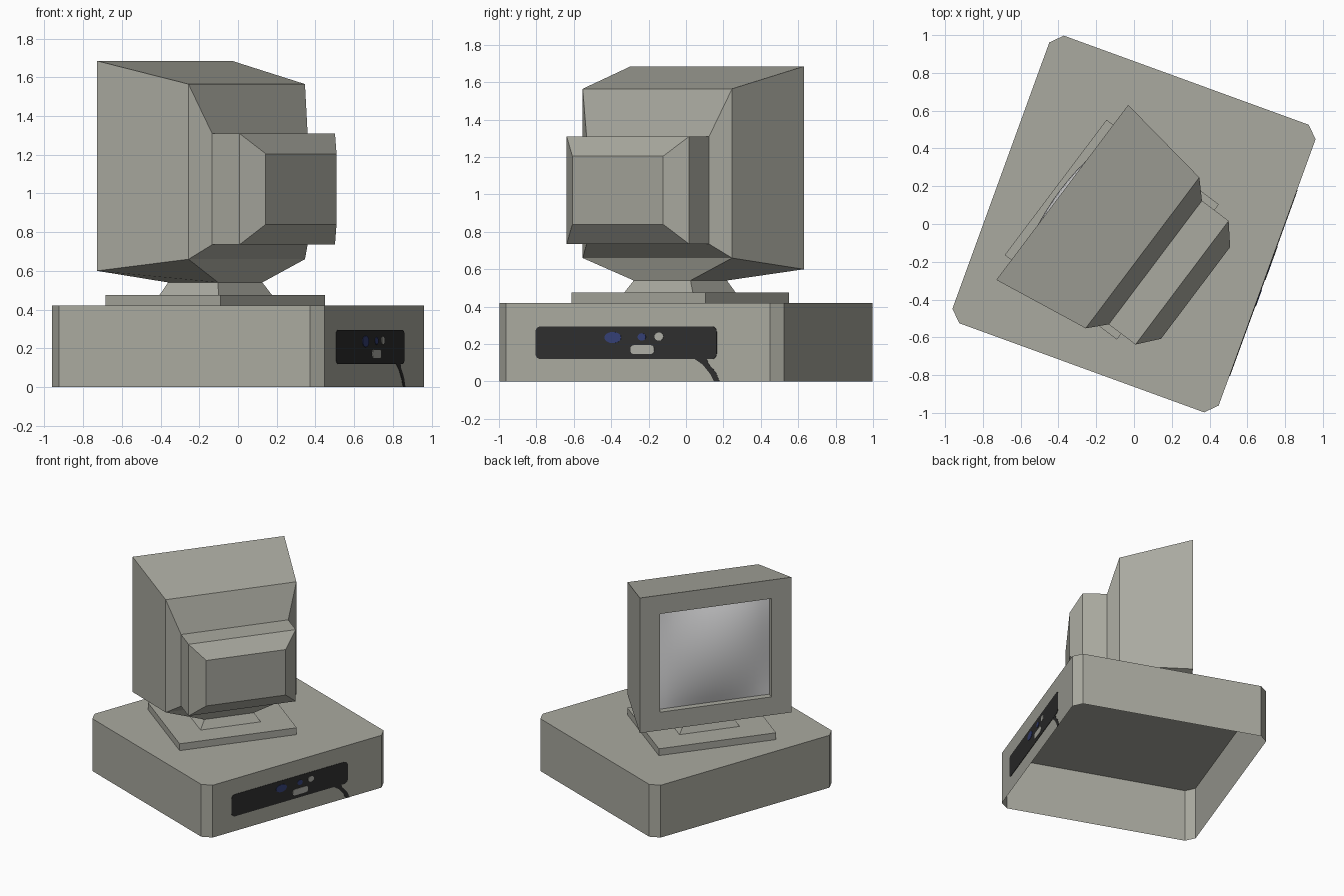
import bpy, bmesh, math
from mathutils import Matrix

if "Cube" in bpy.data.objects:
    bpy.data.objects.remove(bpy.data.objects["Cube"])


def mat(name, rgb):
    m = bpy.data.materials.new(name)
    m.diffuse_color = (*rgb, 1)
    m.use_nodes = True
    m.node_tree.nodes["Principled BSDF"].inputs["Base Color"].default_value = m.diffuse_color
    return m


BODY = mat("warm_grey_plastic", (0.40, 0.40, 0.35))
GLASS = mat("pale_screen_grey", (0.74, 0.74, 0.75))
BLACK = mat("panel_black", (0.027, 0.027, 0.027))
BLUE = mat("dark_blue", (0.035, 0.05, 0.18))
METAL = mat("light_connector_grey", (0.42, 0.42, 0.38))

BASE_TURN = math.radians(-20)
MON_TURN = math.radians(53)
C = -0.095  # sideways centre of the monitor in its own turned frame


def finish(name, bm, material, turn):
    bmesh.ops.recalc_face_normals(bm, faces=bm.faces)
    me = bpy.data.meshes.new(name)
    bm.to_mesh(me)
    bm.free()
    me.materials.append(material)
    ob = bpy.data.objects.new(name, me)
    ob.matrix_world = Matrix.Rotation(turn, 4, 'Z')
    bpy.context.collection.objects.link(ob)
    return ob


def loft(name, rings, material, turn, cap=True, skip=()):
    """Join matching rings; cap the last; skip holds (ring, side) left open."""
    bm = bmesh.new()
    vs = [[bm.verts.new(p) for p in r] for r in rings]
    for i in range(len(vs) - 1):
        n = len(vs[i])
        for j in range(n):
            if (i, j) not in skip:
                k = (j + 1) % n
                bm.faces.new((vs[i][j], vs[i][k], vs[i + 1][k], vs[i + 1][j]))
    if cap:
        bm.faces.new(vs[-1])
    return finish(name, bm, material, turn)


def upright(h, y, z0, z1):
    return [(C - h, y, z0), (C + h, y, z0), (C + h, y, z1), (C - h, y, z1)]


def flat(h, y0, y1, z):
    return [(C - h, y0, z), (C + h, y0, z), (C + h, y1, z), (C - h, y1, z)]


# Desktop case: chamfered box, open underneath
W, D, K = 0.75, 0.81, 0.06
outline = [(W, K - D), (W, D - K), (W - K, D), (K - W, D),
           (-W, D - K), (-W, K - D), (K - W, -D), (W - K, -D)]
loft("desktop_case", [[(x, y, z) for x, y in outline] for z in (0, 0.42)], BODY, BASE_TURN)

# Swivel plate and neck
loft("swivel_plate", [flat(0.448, -0.296, 0.448, z) for z in (0.42, 0.475)], BODY, MON_TURN)
loft("swivel_neck", [flat(0.23, -0.118, 0.263, 0.475), flat(0.19, -0.086, 0.237, 0.54)],
     BODY, MON_TURN, cap=False)

# Monitor housing: recess, bezel, then stepped rings towards the rear
loft("monitor_housing", [
    upright(0.427, 0.354, 0.746, 1.535),
    upright(0.427, 0.404, 0.746, 1.535),
    upright(0.58, 0.404, 0.60, 1.685),
    upright(0.50, -0.128, 0.66, 1.565),
    upright(0.41, -0.213, 0.735, 1.31),
    upright(0.41, -0.39, 0.735, 1.31),
    upright(0.304, -0.48, 0.84, 1.205),
], BODY, MON_TURN, skip={(2, 0)})

# Underside funnelling down to the neck
rim = [(C - 0.50, -0.128, 0.66), (C + 0.50, -0.128, 0.66),
       (C + 0.58, 0.404, 0.60), (C - 0.58, 0.404, 0.60)]
loft("monitor_underside", [rim, flat(0.19, -0.086, 0.237, 0.54)], BODY, MON_TURN)

# Domed screen
N = 14
bm = bmesh.new()
grid = []
for i in range(N + 1):
    s = 2 * i / N - 1
    row = []
    for j in range(N + 1):
        t = 2 * j / N - 1
        y = 0.354 + 0.067 * (1 - s * s) * (1 - t * t)
        row.append(bm.verts.new((C + 0.427 * s, y, 1.1405 + 0.3945 * t)))
    grid.append(row)
for i in range(N):
    for j in range(N):
        f = bm.faces.new((grid[i][j], grid[i][j + 1], grid[i + 1][j + 1], grid[i + 1][j]))
        f.smooth = True
finish("screen", bm, GLASS, MON_TURN)


# Connector panel details: thin plates on the right side of the case
def plate(name, pts, thick, material):
    """Points are (y, z) as read in the right view."""
    side = [((y + 0.2565) / 0.94, z) for y, z in pts]
    loft(name, [[(W + t, v, z) for v, z in side] for t in (0, thick)], material, BASE_TURN)


def rounded(cy, cz, hy, hz, r, steps=5):
    pts = []
    for q, (sy, sz) in enumerate([(1, 1), (-1, 1), (-1, -1), (1, -1)]):
        for k in range(steps + 1):
            a = math.pi / 2 * (q + k / steps)
            pts.append((cy + sy * (hy - r) + r * math.cos(a),
                        cz + sz * (hz - r) + r * math.sin(a)))
    return pts


def ellipse(cy, cz, ry, rz, n=16):
    return [(cy + ry * math.cos(2 * math.pi * k / n), cz + rz * math.sin(2 * math.pi * k / n))
            for k in range(n)]


plate("connector_panel", rounded(-0.32, 0.207, 0.485, 0.088, 0.03), 0.003, BLACK)
plate("cable", [(0.04, 0.125), (0.09, 0.09), (0.13, 0.04), (0.15, 0.0), (0.18, 0.0),
                (0.16, 0.05), (0.12, 0.095), (0.11, 0.125)], 0.002, BLACK)
plate("large_blue_port", ellipse(-0.39, 0.235, 0.045, 0.03), 0.006, BLUE)
plate("small_blue_port", ellipse(-0.235, 0.238, 0.022, 0.02), 0.006, BLUE)
plate("round_socket", ellipse(-0.143, 0.24, 0.024, 0.022), 0.006, METAL)
plate("wide_socket", rounded(-0.232, 0.17, 0.064, 0.024, 0.02), 0.006, METAL)
